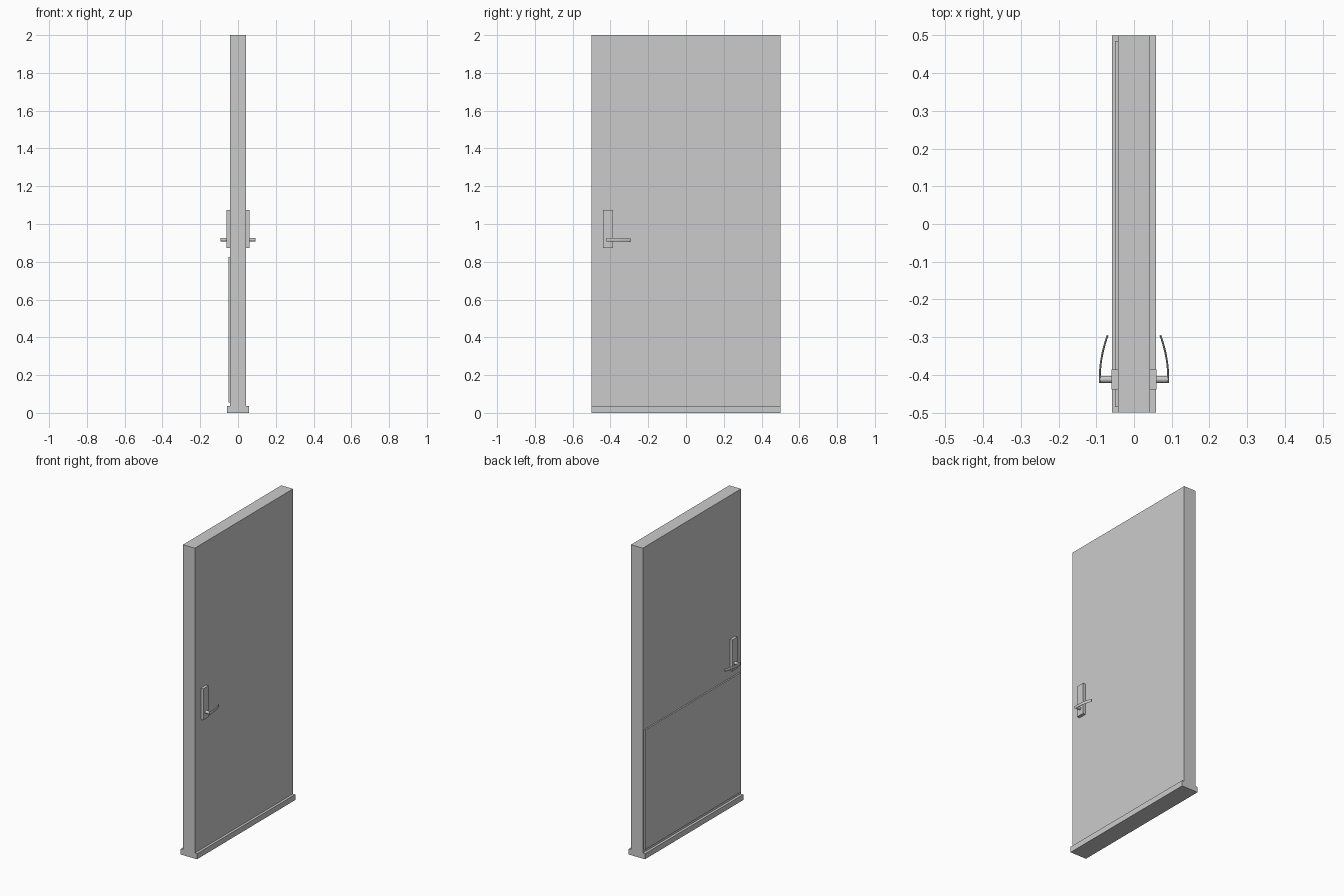
import bpy, bmesh, math

if "Cube" in bpy.data.objects:
    bpy.data.objects.remove(bpy.data.objects["Cube"])


def finish(name, bm, smooth=False):
    bmesh.ops.recalc_face_normals(bm, faces=bm.faces)
    me = bpy.data.meshes.new(name)
    bm.to_mesh(me)
    bm.free()
    ob = bpy.data.objects.new(name, me)
    bpy.context.collection.objects.link(ob)
    if smooth:
        bpy.ops.object.select_all(action='DESELECT')
        ob.select_set(True)
        bpy.context.view_layer.objects.active = ob
        bpy.ops.object.shade_smooth_by_angle(angle=math.radians(40))
    return ob


def box(name, x, y, z):
    bm = bmesh.new()
    bmesh.ops.create_cube(bm, size=1)
    for v in bm.verts:
        v.co = [(a + b) / 2 + c * (b - a) for c, (a, b) in zip(v.co, (x, y, z))]
    return finish(name, bm)


def sweep(name, path, half_thick, half_height, z, n=20):
    """Sweep an elliptical section along a path in the xy plane."""
    bm = bmesh.new()
    rings = []
    for i, (x, y) in enumerate(path):
        a, b = path[max(i - 1, 0)], path[min(i + 1, len(path) - 1)]
        dx, dy = b[0] - a[0], b[1] - a[1]
        d = math.hypot(dx, dy)
        nx, ny = dy / d, -dx / d
        ring = []
        for k in range(n):
            t = 2 * math.pi * k / n
            o = half_thick * math.cos(t)
            ring.append(bm.verts.new((x + nx * o, y + ny * o,
                                      z + half_height * math.sin(t))))
        rings.append(ring)
    for r, s in zip(rings, rings[1:]):
        for k in range(n):
            bm.faces.new((r[k], r[(k + 1) % n], s[(k + 1) % n], s[k]))
    bm.faces.new(rings[0])
    bm.faces.new(rings[-1])
    return finish(name, bm, True)


# Door leaf, bottom sill and rear kick panel
box("door_leaf", (-0.042, 0.042), (-0.5, 0.5), (0, 2))
box("sill", (-0.058, 0.058), (-0.5, 0.5), (0, 0.036))
box("kick_panel", (-0.051, -0.042), (-0.486, 0.486), (0.055, 0.825))

# Curved lever centreline: starts parallel to the door, bends back towards it
lever = [(0.0905, -0.422), (0.0905, -0.405)]
for i in range(1, 13):
    t = i / 12
    lever.append((0.0905 - 0.0205 * t ** 1.9, -0.405 + 0.11 * t))

# Handle set mirrored on both faces
for side, s in (("right", 1), ("left", -1)):
    box("handle_plate_" + side, sorted((s * 0.042, s * 0.06)),
        (-0.439, -0.386), (0.873, 1.075))
    sweep("handle_spindle_" + side, [(s * 0.058, -0.412), (s * 0.091, -0.412)],
          0.0095, 0.0095, 0.917)
    sweep("handle_lever_" + side, [(s * x, y) for x, y in lever],
          0.0025, 0.0095, 0.917)
